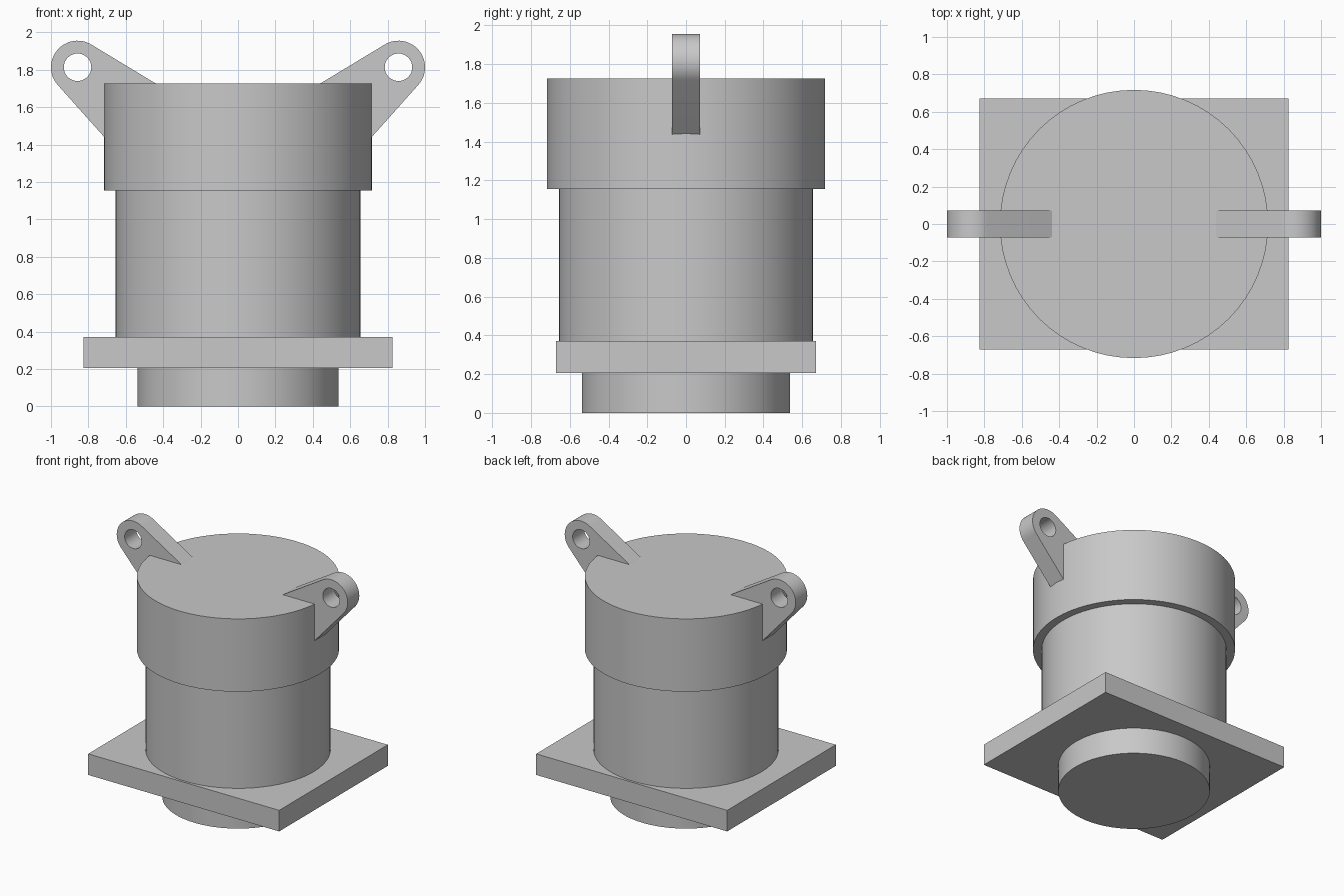
import bpy
from math import acos, atan2, cos, sin, pi, hypot

default = bpy.data.objects.get("Cube")
if default:
    bpy.data.objects.remove(default, do_unlink=True)

grey = bpy.data.materials.new("light_grey")
grey.use_nodes = True
GREY = (0.58, 0.58, 0.58, 1)
grey.diffuse_color = GREY
grey.node_tree.nodes["Principled BSDF"].inputs["Base Color"].default_value = GREY


def finish(obj, name):
    obj.name = name
    obj.data.name = name
    obj.data.materials.clear()
    obj.data.materials.append(grey)
    bpy.ops.object.select_all(action='DESELECT')
    obj.select_set(True)
    bpy.context.view_layer.objects.active = obj
    bpy.ops.object.shade_smooth_by_angle(angle=pi / 6)
    return obj


def drum(name, radius, bottom, top):
    bpy.ops.mesh.primitive_cylinder_add(vertices=64, radius=radius, depth=top - bottom,
                                        location=(0, 0, (bottom + top) / 2))
    return finish(bpy.context.object, name)


# Stacked round sections
drum("bottom_spigot", 0.538, 0, 0.205)
drum("main_body", 0.656, 0.37, 1.155)
drum("top_cap", 0.717, 1.155, 1.725)

# Rectangular mounting flange
bpy.ops.mesh.primitive_cube_add(size=1, location=(0, 0, 0.2875))
flange = bpy.context.object
flange.scale = (1.654, 1.344, 0.165)
bpy.ops.object.transform_apply(location=False, rotation=False, scale=True)
finish(flange, "mounting_flange")

# Lifting lugs: tangents run from a rounded eye to the cap's top and side
EYE_X, EYE_Z, EYE_R, HOLE_R = 0.858, 1.813, 0.142, 0.0735
TOP_FOOT = (0.438, 1.725)
SIDE_FOOT = (0.70, 1.423)


def tangent_angle(point, side):
    dx, dz = point[0] - EYE_X, point[1] - EYE_Z
    return atan2(dz, dx) + side * acos(EYE_R / hypot(dx, dz))


def arc(radius, start, end, count):
    angles = [start + (end - start) * i / count for i in range(count + 1)]
    return [(EYE_X + radius * cos(a), EYE_Z + radius * sin(a)) for a in angles]


def lug(name, side):
    start = tangent_angle(SIDE_FOOT, 1)
    end = tangent_angle(TOP_FOOT, -1) % (2 * pi)
    start = (start + pi) % (2 * pi) - pi
    outline = arc(EYE_R, start, end, 24) + [TOP_FOOT, SIDE_FOOT]
    hole = arc(HOLE_R, 0, 2 * pi, 32)[:-1]
    curve = bpy.data.curves.new(name + "_profile", 'CURVE')
    curve.dimensions = '2D'
    curve.fill_mode = 'BOTH'
    curve.extrude = 0.072
    for loop in (outline, hole):
        spline = curve.splines.new('POLY')
        spline.points.add(len(loop) - 1)
        for p, (x, z) in zip(spline.points, loop):
            p.co = (side * x, z, 0, 1)
        spline.use_cyclic_u = True
    obj = bpy.data.objects.new(name, curve)
    bpy.context.collection.objects.link(obj)
    obj.rotation_euler.x = pi / 2
    bpy.ops.object.select_all(action='DESELECT')
    obj.select_set(True)
    bpy.context.view_layer.objects.active = obj
    bpy.ops.object.convert(target='MESH')
    obj = bpy.context.object
    # Weld the caps to the rim so the normals agree
    bpy.ops.object.mode_set(mode='EDIT')
    bpy.ops.mesh.select_all(action='SELECT')
    bpy.ops.mesh.remove_doubles(threshold=0.0005)
    bpy.ops.mesh.normals_make_consistent(inside=False)
    bpy.ops.object.mode_set(mode='OBJECT')
    return finish(obj, name)


lug("left_lifting_lug", 1)
lug("right_lifting_lug", -1)
